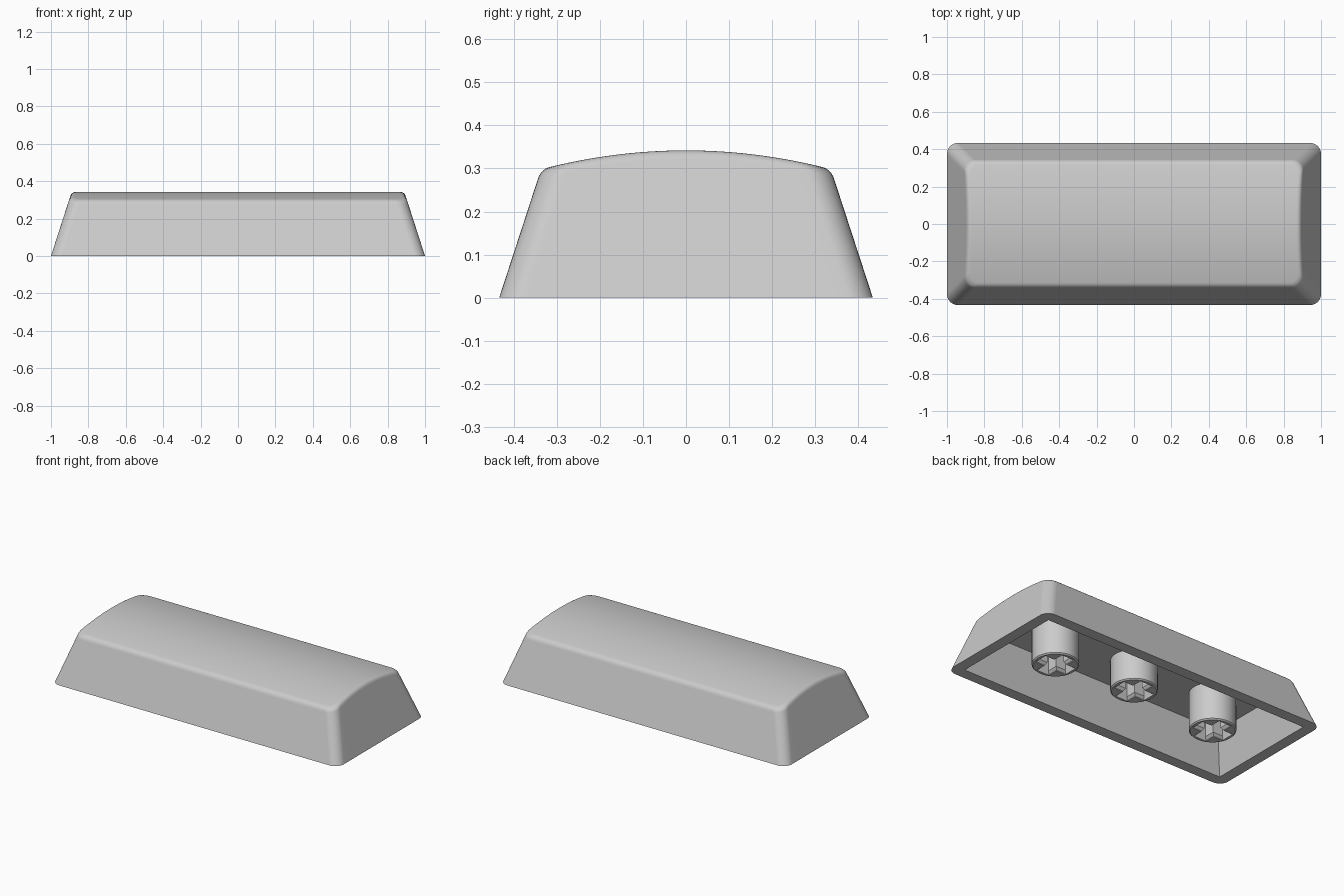
import bpy, bmesh, math

if "Cube" in bpy.data.objects:
    bpy.data.objects.remove(bpy.data.objects["Cube"])

HX, HY = 1.0, 0.434      # half size of the base
DRAFT = 0.323            # inward lean of the walls per unit height
FILLET = 0.022           # rounding of the top edge
WALL, CEILING = 0.07, 0.24

plastic = bpy.data.materials.new("grey_plastic")
plastic.diffuse_color = (0.6, 0.6, 0.6, 1)
plastic.use_nodes = True
plastic.node_tree.nodes["Principled BSDF"].inputs["Base Color"].default_value = plastic.diffuse_color


def finish(name, bm):
    """Turn a bmesh into a named, coloured object."""
    bmesh.ops.recalc_face_normals(bm, faces=bm.faces)
    mesh = bpy.data.meshes.new(name)
    bm.to_mesh(mesh)
    bm.free()
    mesh.materials.append(plastic)
    obj = bpy.data.objects.new(name, mesh)
    bpy.context.collection.objects.link(obj)
    return obj


def smooth(obj):
    bpy.ops.object.select_all(action='DESELECT')
    obj.select_set(True)
    bpy.context.view_layer.objects.active = obj
    bpy.ops.object.shade_smooth_by_angle(angle=math.radians(30))


def half_outline(inset, r, corner=8, side=24):
    """Right half of a rounded rectangle, front to back."""
    hx, hy = HX - inset, HY - inset
    pts = []
    for s in (-1, 1):
        for i in range(corner + 1):
            a = math.pi / 2 * (i / corner - (1 if s < 0 else 0))
            pts.append((hx - r + r * math.cos(a), s * (hy - r) + r * math.sin(a)))
        if s < 0:
            for i in range(1, side):
                pts.append((hx, (hy - r) * (2 * i / side - 1)))
    return pts


def crown(y):
    return 0.342 - 0.386 * y * y


def ring(bm, half):
    """Closed loop from right-half points plus their mirror."""
    full = half + [(-x, y, z) for x, y, z in reversed(half)]
    return [bm.verts.new(p) for p in full]


def bridge(bm, a, b):
    n = len(a)
    for i in range(n):
        j = (i + 1) % n
        bm.faces.new((a[i], a[j], b[j], b[i]))


def cap(bm, loop):
    """Strips running from the right half to the left half."""
    n = len(loop)
    for i in range(n // 2 - 1):
        bm.faces.new((loop[i], loop[i + 1], loop[n - 2 - i], loop[n - 1 - i]))


# Shell: leaning walls, rounded top edge, crowned top, hollow underside
bm = bmesh.new()
R = 0.06
base = ring(bm, [(x, y, 0) for x, y in half_outline(0, R)])
tops = [crown(y) for x, y in half_outline(0.1, R)]
prev = base
STEPS = 6
for k in range(STEPS + 1):
    t = k / STEPS
    drop = FILLET * (1 - t) ** 2
    pts = []
    for i, zt in enumerate(tops):
        x, y = half_outline(DRAFT * (zt - drop) + FILLET * t * t, R)[i]
        pts.append((x, y, crown(y) - drop))
    loop = ring(bm, pts)
    bridge(bm, prev, loop)
    prev = loop
cap(bm, prev)
mouth = ring(bm, [(x, y, 0) for x, y in half_outline(WALL, 0)])
roof = ring(bm, [(x, y, CEILING) for x, y in half_outline(WALL + 0.3 * CEILING, 0)])
bridge(bm, base, mouth)
bridge(bm, mouth, roof)
cap(bm, roof)
bmesh.ops.remove_doubles(bm, verts=bm.verts, dist=1e-5)
shell = finish("keycap_shell", bm)
smooth(shell)
wn = shell.modifiers.new("even_shading", 'WEIGHTED_NORMAL')
wn.keep_sharp = True


def cross(bm, x0, z, a, w):
    """Plus-shaped loop with arm length a and half width w."""
    loop = []
    for q in range(4):
        c, s = (1, 0, -1, 0)[q], (0, 1, 0, -1)[q]
        for u, v in ((a, -w), (a, w), (w, w)):
            loop.append(bm.verts.new((x0 + u * c - v * s, u * s + v * c, z)))
    return loop


def stem(name, x0, z0):
    """Round post with a chamfered foot and a plus-shaped socket."""
    bm = bmesh.new()
    loops = []
    for r, z in ((0.126, z0), (0.133, z0 + 0.007), (0.133, CEILING + 0.02)):
        loops.append([bm.verts.new((x0 + r * math.cos(2 * math.pi * i / 48),
                                    r * math.sin(2 * math.pi * i / 48), z))
                      for i in range(48)])
    bridge(bm, loops[0], loops[1])
    bridge(bm, loops[1], loops[2])
    bm.faces.new(loops[0])
    bm.faces.new(loops[2])
    post = finish(name, bm)

    # Socket cutter with a flared mouth
    bm = bmesh.new()
    cuts = [cross(bm, x0, z, a, w) for z, a, w in (
        (z0 - 0.02, 0.109, 0.044), (z0 + 0.004, 0.109, 0.044),
        (z0 + 0.02, 0.1, 0.032), (z0 + 0.185, 0.1, 0.032))]
    for a, b in zip(cuts, cuts[1:]):
        bridge(bm, a, b)
    bm.faces.new(cuts[0])
    bm.faces.new(cuts[-1])
    cutter = finish(name + "_cutter", bm)

    mod = post.modifiers.new("socket", 'BOOLEAN')
    mod.operation = 'DIFFERENCE'
    mod.solver = 'EXACT'
    mod.object = cutter
    bpy.context.view_layer.objects.active = post
    bpy.ops.object.modifier_apply(modifier=mod.name)
    bpy.data.objects.remove(cutter)
    smooth(post)


# Centre post is slightly recessed; outer posts reach the base
stem("center_stem", 0, 0.047)
stem("left_stem", -0.573, 0.002)
stem("right_stem", 0.573, 0.002)
